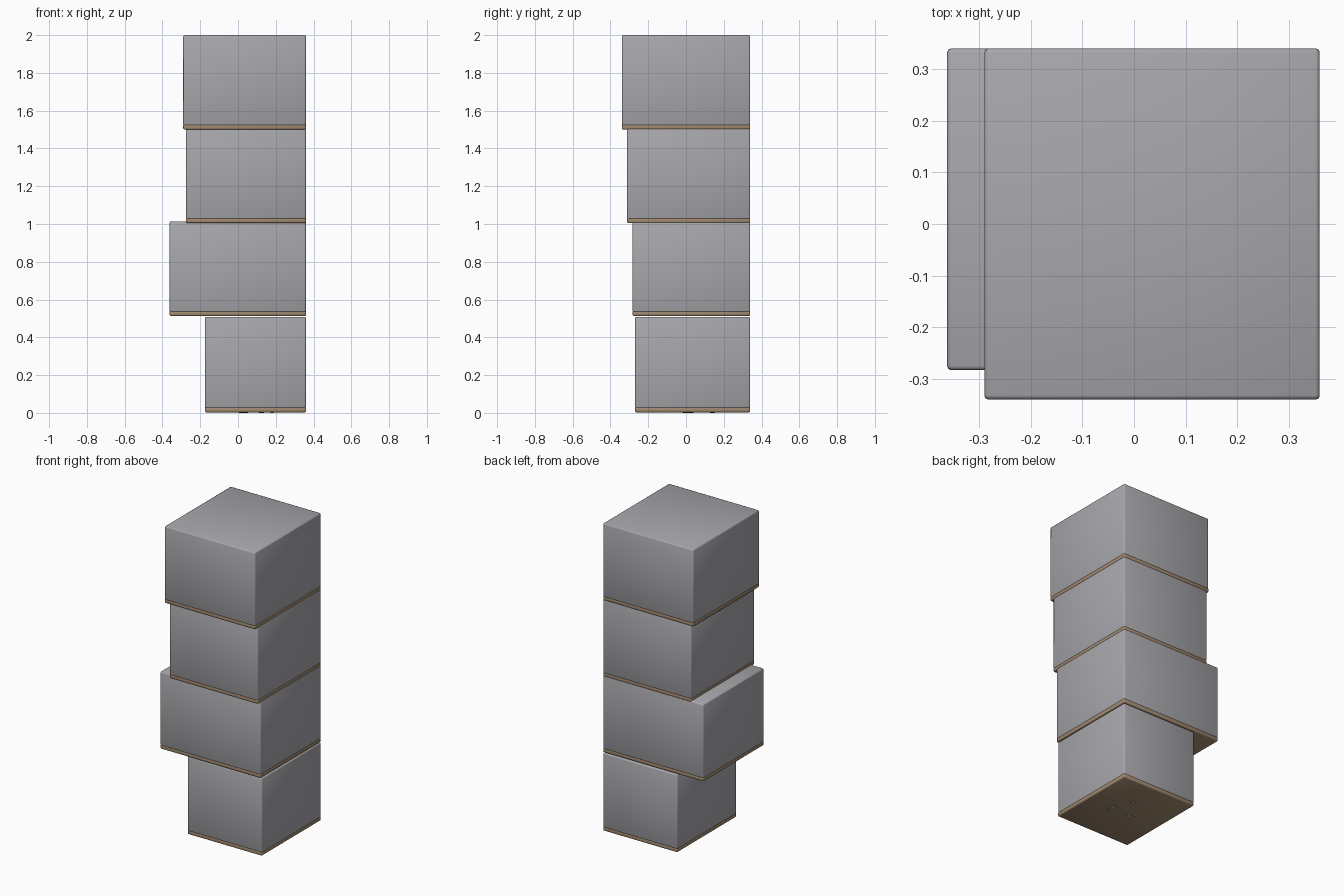
import bpy, bmesh

if "Cube" in bpy.data.objects:
    bpy.data.objects.remove(bpy.data.objects["Cube"])


def material(name, rgb):
    m = bpy.data.materials.new(name)
    m.diffuse_color = (*rgb, 1)
    m.use_nodes = True
    m.node_tree.nodes["Principled BSDF"].inputs["Base Color"].default_value = m.diffuse_color
    return m


GREY = material("grey_shell", (0.39, 0.385, 0.41))
BROWN = material("brown_base", (0.36, 0.255, 0.16))


def box(name, lo, hi, mat, bevel, segments=2):
    """Softly bevelled block between two corners."""
    bm = bmesh.new()
    bmesh.ops.create_cube(bm, size=1)
    for v in bm.verts:
        v.co = [(a + b) / 2 + c * (b - a) for a, b, c in zip(lo, hi, v.co)]
    bmesh.ops.bevel(bm, geom=bm.edges[:], offset=bevel, segments=segments,
                    profile=0.5, affect='EDGES')
    for f in bm.faces:
        f.smooth = True
    me = bpy.data.meshes.new(name)
    bm.to_mesh(me)
    bm.free()
    me.materials.append(mat)
    ob = bpy.data.objects.new(name, me)
    bpy.context.collection.objects.link(ob)
    return ob


# Shared right and back planes; each storey varies in left and front extent
RIGHT, BACK, BASE = 0.36, 0.34, 0.028
storeys = [  # left x, front y, bottom z, top z
    (-0.175, -0.27, 0.003, 0.508),
    (-0.362, -0.283, 0.513, 1.014),
    (-0.275, -0.312, 1.005, 1.505),
    (-0.29, -0.34, 1.50, 2.00),
]
for i, (left, front, z0, z1) in enumerate(storeys, 1):
    # brown base slab
    box(f"base_slab_{i}", (left, front, z0), (RIGHT, BACK, z0 + BASE), BROWN, 0.007)
    # grey shell
    box(f"box_shell_{i}", (left, front, z0 + BASE - 0.008), (RIGHT, BACK, z1), GREY, 0.008)

# Small pads under the lowest base
for i, (x, y, w, d) in enumerate([(0.125, 0.14, 0.03, 0.03),
                                  (0.18, 0.01, 0.02, 0.06),
                                  (0.03, 0.0, 0.05, 0.03)], 1):
    box(f"underside_pad_{i}", (x - w / 2, y - d / 2, 0),
        (x + w / 2, y + d / 2, 0.008), BROWN, 0.002, 1)
